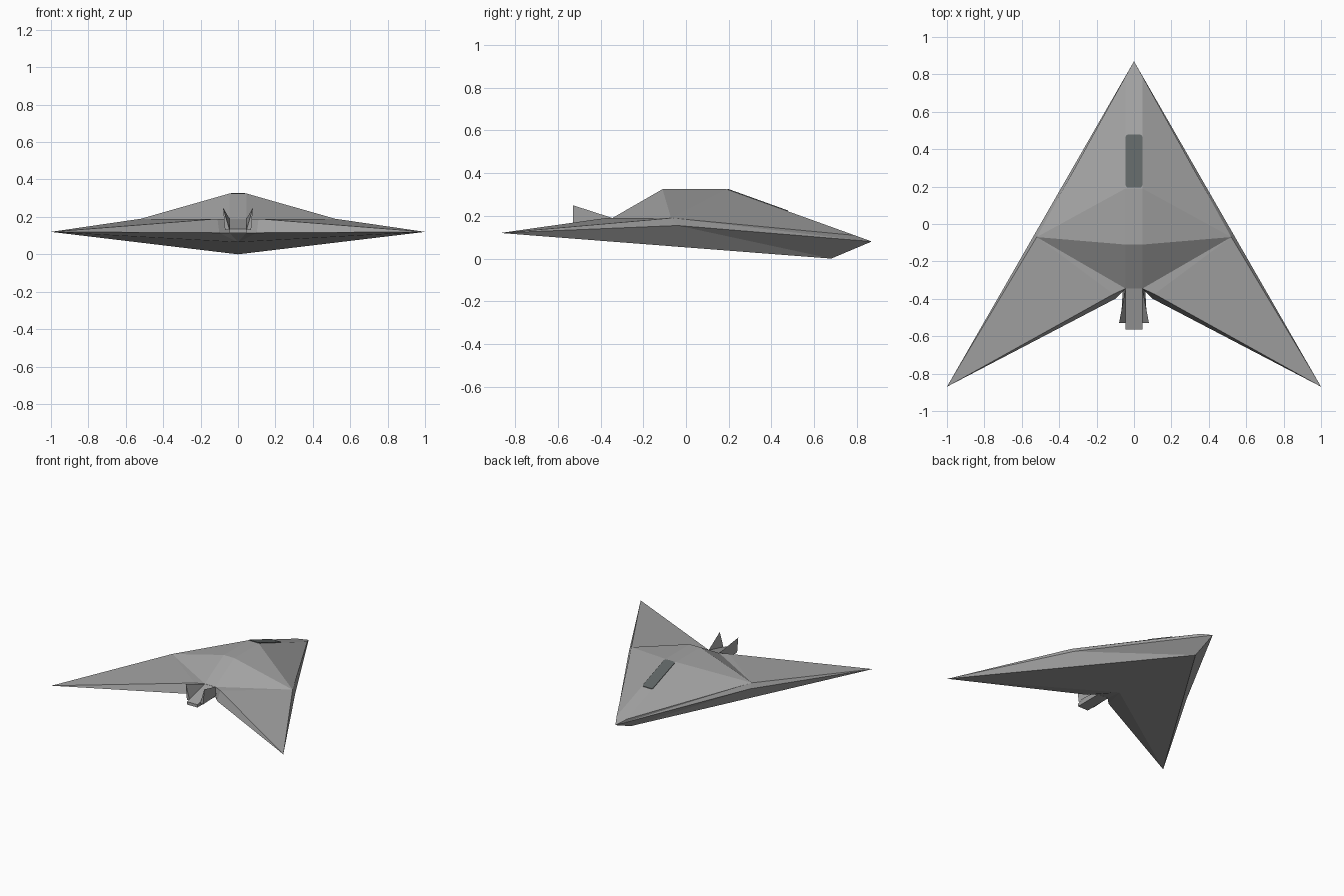
import bpy, bmesh, math

if "Cube" in bpy.data.objects:
    bpy.data.objects.remove(bpy.data.objects["Cube"])


def material(name, rgb):
    m = bpy.data.materials.new(name)
    m.diffuse_color = (*rgb, 1)
    m.use_nodes = True
    m.node_tree.nodes["Principled BSDF"].inputs["Base Color"].default_value = m.diffuse_color
    return m


GREY = material("hull grey", (0.36, 0.36, 0.36))
GLASS = material("dark glass", (0.115, 0.13, 0.13))


def build(name, pts, faces, mat):
    """Build the right half from named points, mirror it over x = 0 and weld."""
    bm = bmesh.new()
    for side in (1, -1):
        v = {k: bm.verts.new((side * x, y, z)) for k, (x, y, z) in pts.items()}
        for f in faces:
            bm.faces.new([v[k] for k in f.split()])
    bmesh.ops.remove_doubles(bm, verts=bm.verts, dist=1e-5)
    bmesh.ops.recalc_face_normals(bm, faces=bm.faces)
    me = bpy.data.meshes.new(name)
    bm.to_mesh(me)
    bm.free()
    me.materials.append(mat)
    ob = bpy.data.objects.new(name, me)
    bpy.context.collection.objects.link(ob)
    return ob


# Faceted flying-wing hull
W = 0.045  # half width of the flat centre spine
hull = {
    "nose": (0, 0.87, 0.08), "keel": (0, 0.68, 0), "tip": (1, -0.87, 0.12),
    "spine0": (W, 0.79, 0.109),
    "c1": (0, 0.19, 0.325), "spine1": (W, 0.19, 0.325),
    "c2": (0, -0.11, 0.325), "spine2": (W, -0.11, 0.325),
    "c3": (0, -0.345, 0.19), "spine3": (W, -0.345, 0.19),
    "shoulder": (0.52, -0.07, 0.19), "edge": (0.523, -0.04, 0.155),
    "root": (0.11, -0.375, 0.19), "rear": (0.1, -0.4, 0.115),
    "c4": (0, -0.345, 0.115), "inner": (W, -0.345, 0.115),
    "belly": (0, -0.16, 0.065),
}
build("hull", hull, [
    "nose spine0 spine1 c1", "c1 spine1 spine2 c2", "c2 spine2 spine3 c3",
    "nose shoulder spine0", "spine0 shoulder spine1",
    "spine1 shoulder spine2", "spine2 shoulder spine3",
    "spine3 shoulder root", "shoulder tip root",
    "nose edge shoulder", "edge tip shoulder",
    "nose keel edge", "keel tip edge", "keel belly tip",
    "root tip rear", "rear tip belly", "rear belly inner", "inner belly c4",
    "spine3 root rear inner", "c3 spine3 inner c4",
], GREY)

# Wedge-shaped exhaust tail
build("exhaust_tail", {
    "a": (0, -0.34, 0.19), "b": (W, -0.34, 0.19),
    "c": (W, -0.565, 0.135), "d": (0, -0.565, 0.135),
    "e": (0, -0.34, 0.113), "f": (W, -0.34, 0.113),
    "g": (W, -0.565, 0.113), "h": (0, -0.565, 0.113),
}, ["a b c d", "e f g h", "b c g f", "c d h g", "a b f e"], GREY)

# Pair of outward-leaning tail fins
build("tail_fins", {
    "front": (W, -0.345, 0.19), "top": (0.08, -0.53, 0.25),
    "in": (W, -0.53, 0.13), "out": (0.07, -0.53, 0.13),
    "base": (0.06, -0.345, 0.13),
}, ["front top in", "front base out top", "top in out", "front in out base"], GREY)

# Canopy plate lying on the sloped spine, with rounded corners
y0, y1, r, slope = 0.195, 0.478, 0.014, 0.245 / 0.68
outline = [(0, y0)]
for cy, start in ((y0 + r, -90), (y1 - r, 0)):
    for i in range(4):
        a = math.radians(start + 30 * i)
        outline.append((W - r + r * math.cos(a), cy + r * math.sin(a)))
outline.append((0, y1))
canopy = {}
for i, (x, y) in enumerate(outline):
    z = 0.325 - slope * (y - 0.19)
    canopy[f"t{i}"] = (x, y, z + 0.004)
    canopy[f"b{i}"] = (x, y, z - 0.003)
n = len(outline)
build("canopy", canopy,
      [" ".join(f"t{i}" for i in range(n)), " ".join(f"b{i}" for i in range(n))]
      + [f"t{i} t{i+1} b{i+1} b{i}" for i in range(n - 1)], GLASS)
